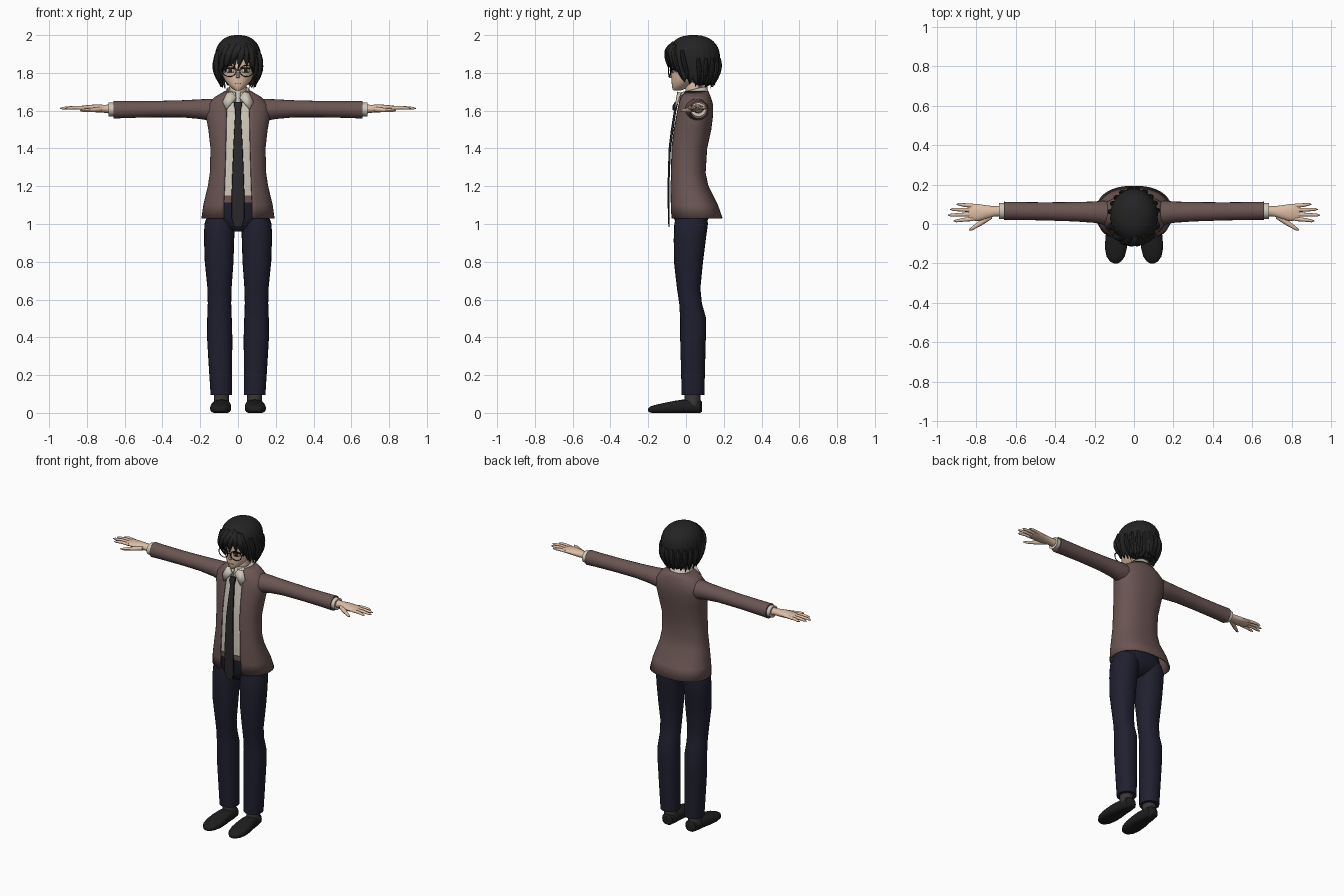
import bpy, bmesh, math, random
from mathutils import Vector

random.seed(4)

def material(name, r, g, b):
    m = bpy.data.materials.new(name)
    m.diffuse_color = (r, g, b, 1)
    return m

BROWN = material("jacket brown", .145, .092, .086)
NAVY = material("trouser navy", .014, .014, .029)
SHIRT = material("shirt cream", .62, .57, .49)
SKIN = material("skin", .72, .51, .37)
HAIR = material("hair black", .018, .017, .018)
TIE = material("tie charcoal", .024, .021, .022)
SHOE = material("shoe black", .013, .013, .014)
SOCK = material("sock grey", .045, .038, .038)
FRAME = material("frame black", .006, .006, .006)
LIP = material("lip", .36, .17, .13)

def finish(name, bm, mat, mirror=False, thick=0):
    bmesh.ops.recalc_face_normals(bm, faces=bm.faces)
    me = bpy.data.meshes.new(name)
    bm.to_mesh(me)
    bm.free()
    ob = bpy.data.objects.new(name, me)
    bpy.context.collection.objects.link(ob)
    me.materials.append(mat)
    if thick:
        s = ob.modifiers.new("thickness", 'SOLIDIFY')
        s.thickness, s.offset = thick, 0
    if mirror:
        m = ob.modifiers.new("mirror", 'MIRROR')
        m.use_mirror_merge = False
    return ob

def skin_rows(bm, rows, closed):
    for a, b in zip(rows, rows[1:]):
        n = len(a)
        for i in range(n if closed else n - 1):
            j = (i + 1) % n
            bm.faces.new((a[i], a[j], b[j], b[i]))

def power(v, p):
    return math.copysign(abs(v) ** p, v)

def place(axis, t, a, b):
    return {'x': (t, a, b), 'y': (a, t, b), 'z': (a, b, t)}[axis]

def loft(name, axis, rings, mat, mirror=False, n=20, p=1.0, ground=False):
    """Rings are (position on axis, centre a, centre b, radius a, radius b)."""
    bm = bmesh.new()
    rows = []
    for t, ca, cb, ra, rb in rings:
        row = []
        for i in range(n):
            u = math.tau * i / n
            v = Vector(place(axis, t, ca + ra * power(math.cos(u), p), cb + rb * power(math.sin(u), p)))
            if ground:
                v.z = max(v.z, 0)
            row.append(bm.verts.new(v))
        rows.append(row)
    skin_rows(bm, rows, True)
    bm.faces.new(rows[0])
    bm.faces.new(rows[-1])
    return finish(name, bm, mat, mirror)

def body(rings):
    """Turn (z, half width, front y, back y) into loft rings."""
    return [(z, 0, (f + b) / 2, w, (b - f) / 2) for z, w, f, b in rings]

def plate(name, pts, mat, mirror=False, thick=.006):
    bm = bmesh.new()
    bm.faces.new([bm.verts.new(q) for q in pts])
    return finish(name, bm, mat, mirror, thick)

# Jacket: open-fronted shell; each ring ends with the half width of the gap
jacket = [(1.03, .19, -.08, .19, .075), (1.10, .18, -.083, .165, .075), (1.20, .156, -.085, .115, .07),
          (1.27, .145, -.082, .10, .068), (1.40, .142, -.08, .108, .064), (1.50, .153, -.066, .13, .062),
          (1.58, .168, -.05, .14, .06), (1.63, .162, -.04, .14, .058), (1.67, .12, -.03, .128, .053),
          (1.70, .068, -.015, .115, .048)]

def open_shell(name, rings, mat, p, thick, tilt=0):
    bm = bmesh.new()
    rows = []
    for z, w, f, b, gap in rings:
        start = math.asin((gap / w) ** (1 / p))
        row = []
        for i in range(45):
            u = start + (math.tau - 2 * start) * i / 44
            y = (f + b) / 2 - (b - f) / 2 * power(math.cos(u), p)
            row.append(bm.verts.new((w * power(math.sin(u), p), y, z + tilt * (y - .04))))
        rows.append(row)
    skin_rows(bm, rows, False)
    return finish(name, bm, mat, thick=thick)

open_shell("jacket", jacket, BROWN, .85, .008)
loft("sleeve", 'x', [(.08, .05, 1.60, .055, .06), (.15, .057, 1.605, .062, .058), (.20, .06, 1.608, .054, .052),
                     (.30, .062, 1.61, .049, .045), (.45, .064, 1.608, .046, .043), (.60, .066, 1.606, .045, .045),
                     (.66, .067, 1.605, .046, .047)], BROWN, True)

# Shirt, cuffs, collar and tie
loft("shirt", 'z', body([(z, w - .012, f + .005, b - .012) for z, w, f, b, g in jacket if z > 1.15]
                        ), SHIRT, n=40, p=.85)
loft("shirt_hem", 'z', body([(1.145, .145, -.079, .10), (1.21, .14, -.08, .10)]), SHIRT, n=40, p=.85)
loft("cuff", 'x', [(.64, .066, 1.606, .039, .036), (.685, .066, 1.606, .041, .037)], SHIRT, True)
open_shell("collar", [(1.66, .076, -.036, .122, .012), (1.712, .058, -.022, .105, .012)], SHIRT, 1, .008, .25)
plate("collar_wing", [(.008, -.047, 1.668), (.03, -.043, 1.70), (.058, -.028, 1.695), (.082, -.042, 1.645),
                      (.062, -.06, 1.605)], SHIRT, True)
loft("tie_knot", 'z', [(1.60, 0, -.06, .014, .010), (1.625, 0, -.058, .021, .013), (1.645, 0, -.05, .02, .010)],
     TIE, n=12, p=.7)
loft("tie", 'z', [(.985, 0, -.09, .02, .003), (1.03, 0, -.091, .034, .005), (1.2, 0, -.093, .033, .005),
                  (1.4, 0, -.086, .025, .006), (1.5, 0, -.073, .02, .007), (1.61, 0, -.056, .014, .006)],
     TIE, n=12, p=.5)

# Trousers and belt
loft("hips", 'z', body([(.96, .05, -.02, .06), (.99, .12, -.05, .10), (1.03, .165, -.063, .12),
                        (1.10, .155, -.072, .11), (1.15, .145, -.076, .10)]), NAVY, n=32, p=.85)
loft("belt", 'z', body([(1.115, .15, -.081, .10), (1.15, .147, -.083, .10)]), BROWN, n=32, p=.85)
loft("trouser_leg", 'z', [(.095, .088, .037, .057, .06), (.25, .093, .037, .062, .064), (.40, .097, .037, .067, .068),
                          (.50, .098, .038, .065, .069), (.58, .098, .024, .062, .060), (.66, .098, .014, .064, .062),
                          (.80, .100, .013, .076, .077), (.92, .100, .020, .080, .085), (1.0, .098, .027, .080, .089),
                          (1.05, .09, .03, .07, .08)], NAVY, True, n=24, p=.92)

# Socks and shoes
loft("sock", 'z', [(.04, .088, .035, .04, .042), (.13, .088, .035, .04, .042)], SOCK, True)
loft("shoe", 'y', [(.085, .085, .032, .02, .026), (.075, .085, .034, .036, .034), (.03, .086, .034, .044, .036),
                   (-.02, .088, .034, .049, .036), (-.06, .09, .03, .054, .034), (-.12, .092, .024, .056, .028),
                   (-.165, .093, .02, .046, .022), (-.19, .093, .017, .028, .016), (-.2, .093, .015, .01, .007)],
     SHOE, True, p=.75, ground=True)

# Hands: palm, four fingers and a thumb
loft("palm", 'x', [(.67, .066, 1.608, .027, .024), (.71, .064, 1.61, .026, .021), (.75, .06, 1.612, .035, .021),
                   (.79, .058, 1.613, .043, .017), (.825, .06, 1.614, .042, .012), (.84, .06, 1.614, .036, .007)],
     SKIN, True, n=16)
for k, (y0, y1, tip) in enumerate([(.026, .016, .915), (.049, .045, .943), (.071, .074, .932), (.092, .10, .90)]):
    mid = (.82 + tip) / 2
    loft(f"finger_{k + 1}", 'x', [(.815, y0, 1.614, .011, .010), (mid, (y0 + y1) / 2, 1.616, .0095, .009),
                                  (tip - .015, y1, 1.613, .0075, .007), (tip, y1, 1.612, .002, .002)],
         SKIN, True, n=10)
loft("thumb", 'x', [(.72, .045, 1.607, .018, .014), (.76, .018, 1.604, .018, .013), (.795, -.006, 1.602, .013, .010),
                    (.82, -.022, 1.601, .010, .008), (.837, -.03, 1.601, .003, .003)], SKIN, True, n=10)

# Neck, head and face
loft("neck", 'z', [(1.64, 0, .045, .048, .052), (1.72, 0, .045, .045, .048), (1.79, 0, .05, .045, .048)], SKIN)
loft("head", 'z', body([(1.706, .012, -.066, -.03), (1.715, .027, -.072, -.005), (1.735, .049, -.075, .02),
                        (1.76, .069, -.076, .07), (1.79, .083, -.077, .11), (1.83, .09, -.074, .13),
                        (1.88, .092, -.074, .14), (1.93, .08, -.05, .13), (1.965, .04, 0, .09)]), SKIN, n=32)
loft("nose", 'z', [(1.772, 0, -.077, .008, .005), (1.779, 0, -.083, .010, .012), (1.80, 0, -.077, .007, .009),
                   (1.825, 0, -.073, .005, .005)], SKIN, n=8)
plate("mouth", [(-.017, -.076, 1.744), (.017, -.076, 1.744), (.012, -.077, 1.741), (-.012, -.077, 1.741)], LIP)
plate("eye_white", [(.022, -.076, 1.803), (.058, -.066, 1.803), (.063, -.063, 1.822), (.02, -.076, 1.822)], SHIRT, True)
plate("iris", [(.032, -.078, 1.803), (.05, -.073, 1.803), (.05, -.073, 1.823), (.032, -.078, 1.823)], HAIR, True)
plate("lash", [(.017, -.079, 1.82), (.066, -.065, 1.82), (.064, -.066, 1.829), (.022, -.079, 1.827)], FRAME, True)

# Glasses: rims, bridge and temples
for s in (-1, 1):
    bpy.ops.mesh.primitive_torus_add(location=(s * .046, -.087, 1.81), rotation=(math.pi / 2, 0, s * .15),
                                     major_radius=.036, minor_radius=.0028, major_segments=32, minor_segments=8)
    rim = bpy.context.object
    rim.name = "rim_left" if s < 0 else "rim_right"
    rim.scale.y = .82
    rim.data.materials.append(FRAME)
loft("bridge", 'x', [(-.012, -.091, 1.815, .003, .003), (.012, -.091, 1.815, .003, .003)], FRAME, n=8)
loft("temple", 'y', [(-.083, .082, 1.817, .003, .003), (.03, .096, 1.82, .003, .003)], FRAME, True, n=8)

# Hair: cap with a jagged lower edge, inner volume and separate locks
def hair_point(u, z, grow=1.0):
    if z > 1.88:
        r = max(0, 1 - ((z - 1.88) / .117) ** 2.3) ** (1 / 2.3)
    else:
        r = 1 - .2 * ((1.88 - z) / .14) ** 2
    r *= grow
    return Vector((.118 * r * math.sin(u), .04 - .136 * r * math.cos(u), z))

def hem(u):
    a = abs((u + math.pi) % math.tau - math.pi)
    return 1.872 - .10 * min(1, max(0, (a - .72) / .35)) - .012 * min(1, max(0, a - 1.3))

bm = bmesh.new()
N, TOOTH = 120, 5
depth = [random.uniform(.02, .045) for _ in range(N // TOOTH)]
columns = []
for i in range(N):
    u = math.tau * i / N
    tri = 1 - abs((i % TOOTH) - 2) / 2
    zb = hem(u) - depth[i // TOOTH] * tri
    col = []
    for k in range(15):
        s = k / 14
        z = 1.9965 + (zb - 1.9965) * s ** 1.7
        col.append(bm.verts.new(hair_point(u, z, 1 + .03 * (tri - .5) * s)))
    columns.append(col)
skin_rows(bm, columns + [columns[0]], False)
bm.faces.new([c[0] for c in columns])
finish("hair_cap", bm, HAIR, thick=.007)
loft("hair_inner", 'z', [(1.735, 0, .085, .05, .045), (1.77, 0, .075, .087, .075), (1.83, 0, .07, .102, .085),
                         (1.90, 0, .06, .104, .095), (1.97, 0, .05, .06, .06)], HAIR)

def lock(name, u0, u1, z0, z1, width):
    rings = []
    for k in range(8):
        s = k / 7
        z = z0 + (z1 - z0) * s
        q = hair_point(u0 + (u1 - u0) * s, z, 1.0 + .04 * math.sin(s * math.pi))
        w = width * max(.04, math.sin(math.pi * (.22 + .78 * s)))
        rings.append((z, q.x, q.y, w, w * .75))
    loft(name, 'z', rings, HAIR, n=8)

locks = [(.25, .02, 1.965, 1.822, .021), (.1, -.35, 1.965, 1.835, .023), (.3, .42, 1.96, 1.832, .021),
         (-.2, -.68, 1.96, 1.80, .023), (.45, .78, 1.955, 1.80, .023), (-.5, -1.0, 1.95, 1.765, .022),
         (.6, 1.05, 1.95, 1.76, .022), (-1.1, -1.35, 1.92, 1.732, .02), (1.1, 1.4, 1.92, 1.735, .02)]
locks += [(a, a + random.uniform(-.15, .15), 1.88, random.uniform(1.715, 1.74), .018)
          for a in [1.75 + .31 * k for k in range(10)]]
for k, args in enumerate(locks):
    lock(f"hair_lock_{k + 1}", *args)

# Smooth shading with sharp edges kept
bpy.ops.object.select_all(action='SELECT')
bpy.context.view_layer.objects.active = bpy.data.objects["jacket"]
bpy.ops.object.shade_smooth_by_angle(angle=math.radians(40))
